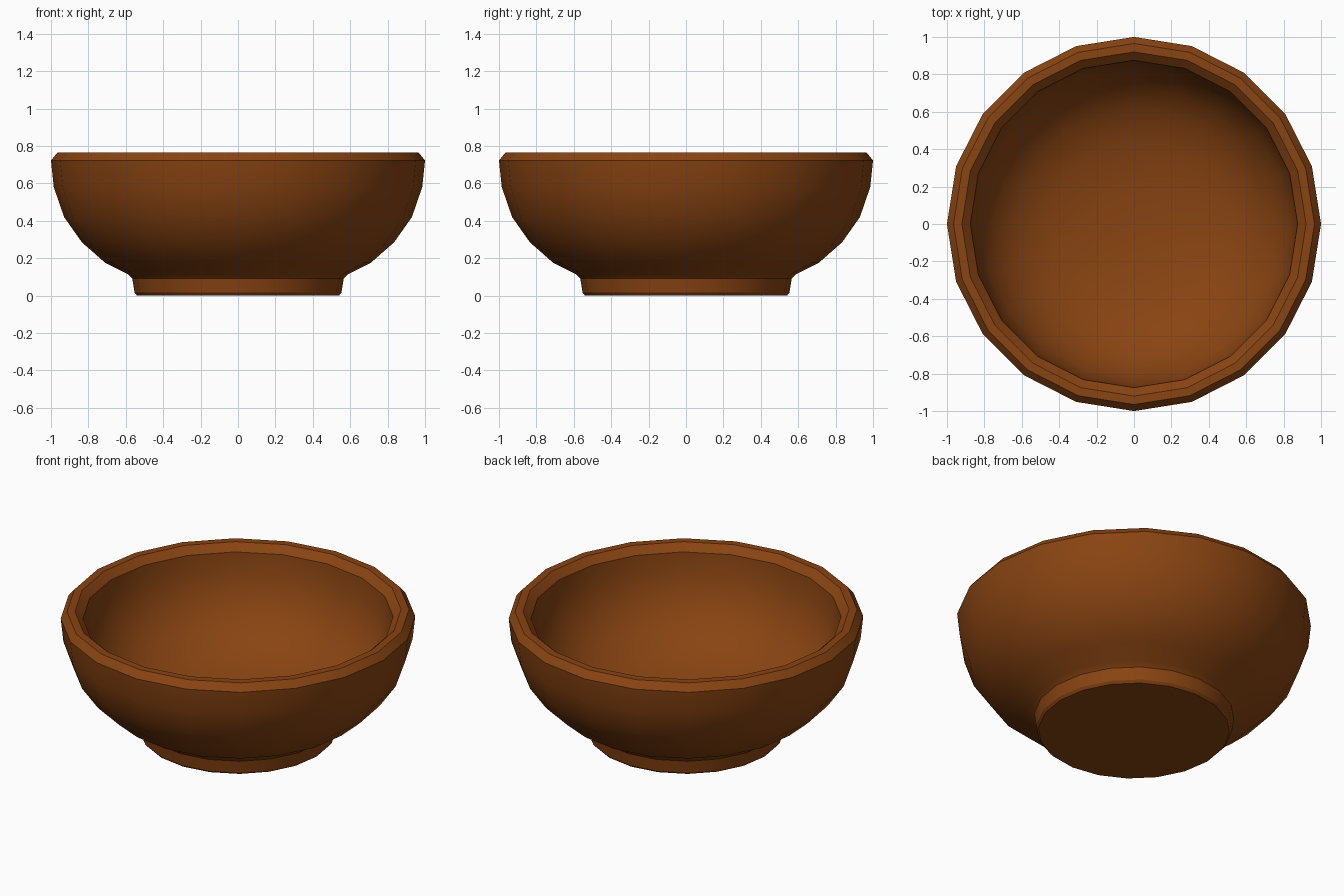
import bpy, bmesh, math

if "Cube" in bpy.data.objects:
    bpy.data.objects.remove(bpy.data.objects["Cube"])

SIDES = 20

# Warm brown clay / wood
brown = bpy.data.materials.new("warm_brown")
brown.diffuse_color = (0.25, 0.058, 0.006, 1)
brown.use_nodes = True
brown.node_tree.nodes["Principled BSDF"].inputs["Base Color"].default_value = brown.diffuse_color

# Half section (radius, height): foot, outer wall, bevelled rim, inner wall
profile = [
    (0.0, 0.0), (0.54, 0.0), (0.553, 0.015), (0.56, 0.06), (0.565, 0.09),
    (0.59, 0.115), (0.71, 0.175), (0.835, 0.285), (0.93, 0.42),
    (0.985, 0.58), (1.0, 0.722), (0.965, 0.765), (0.92, 0.765),
    (0.875, 0.722), (0.865, 0.60), (0.82, 0.46), (0.735, 0.34),
    (0.62, 0.245), (0.45, 0.175), (0.22, 0.14), (0.0, 0.13),
]


def lathe(name, points, sides, material):
    bm = bmesh.new()
    rings = []
    for r, z in points:
        if r == 0:
            rings.append([bm.verts.new((0, 0, z))] * sides)
        else:
            rings.append([bm.verts.new((r * math.cos(2 * math.pi * i / sides),
                                        r * math.sin(2 * math.pi * i / sides), z))
                          for i in range(sides)])
    for a, b in zip(rings, rings[1:]):
        for i in range(sides):
            j = (i + 1) % sides
            quad = list(dict.fromkeys((a[i], a[j], b[j], b[i])))
            bm.faces.new(quad)
    bmesh.ops.recalc_face_normals(bm, faces=bm.faces)
    mesh = bpy.data.meshes.new(name)
    bm.to_mesh(mesh)
    bm.free()
    mesh.materials.append(material)
    obj = bpy.data.objects.new(name, mesh)
    bpy.context.collection.objects.link(obj)
    return obj


# Bowl: smooth walls, crisp rim and foot edges
bowl = lathe("bowl", profile, SIDES, brown)
bpy.context.view_layer.objects.active = bowl
bowl.select_set(True)
bpy.ops.object.shade_smooth_by_angle(angle=math.radians(30))
